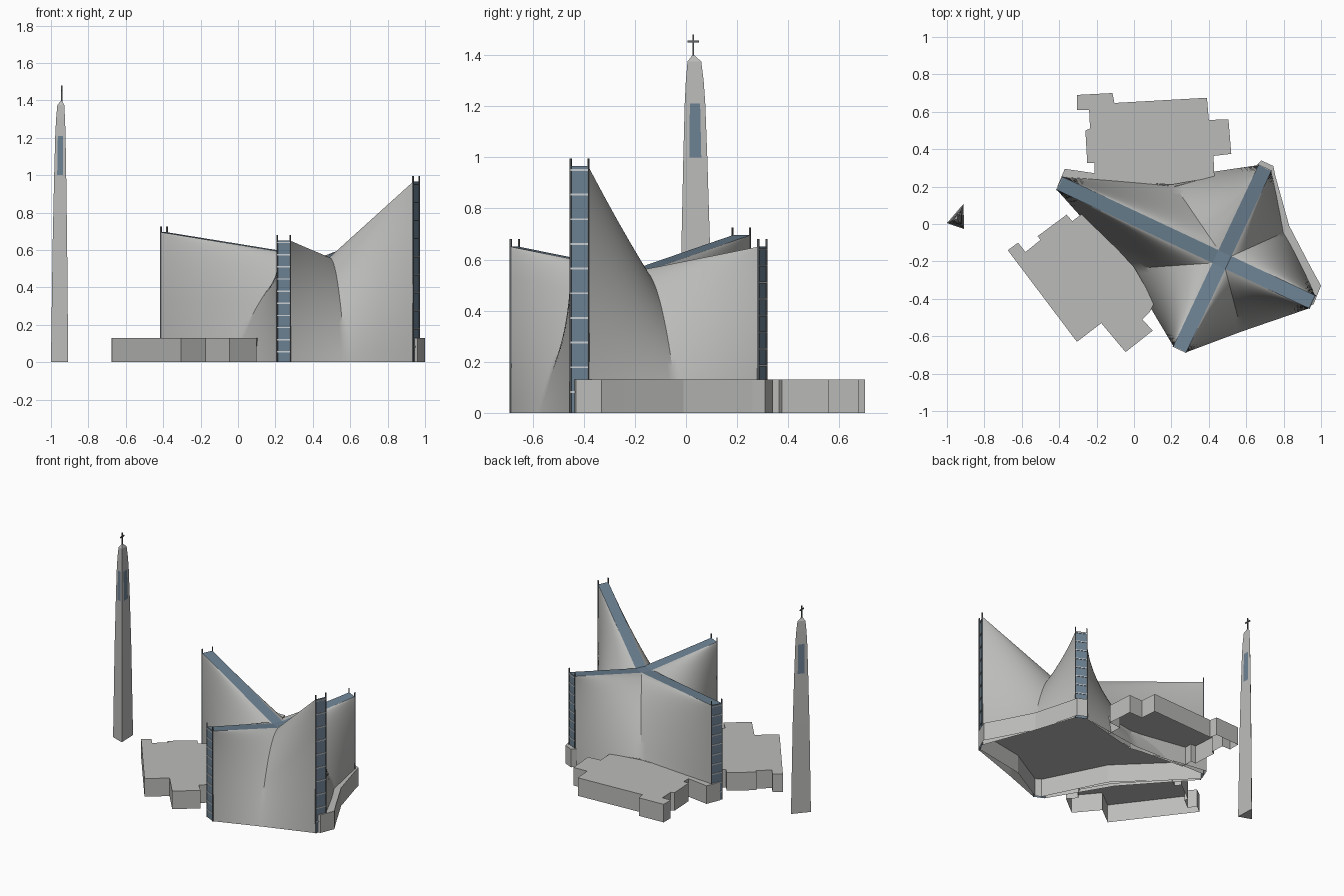
import bpy, bmesh, math
from mathutils import Vector

cube = bpy.data.objects.get("Cube")
if cube:
    bpy.data.objects.remove(cube)


def material(name, rgb):
    m = bpy.data.materials.new(name)
    m.use_nodes = True
    m.diffuse_color = (*rgb, 1)
    m.node_tree.nodes["Principled BSDF"].inputs["Base Color"].default_value = (*rgb, 1)
    return m


CONCRETE = material("concrete grey", (0.5, 0.5, 0.49))
GLASS = material("slate blue glass", (0.15, 0.22, 0.29))
RUNG = material("pale mullion", (0.6, 0.63, 0.65))
METAL = material("dark metal", (0.12, 0.13, 0.14))


def add_object(name, verts, faces, *mats):
    mesh = bpy.data.meshes.new(name)
    mesh.from_pydata([tuple(v) for v in verts], [], faces)
    for m in mats:
        mesh.materials.append(m)
    ob = bpy.data.objects.new(name, mesh)
    bpy.context.collection.objects.link(ob)
    return ob


def at(p, z):
    return Vector((p.x, p.y, z))


def box(name, center, axis, size, mat):
    """Box with its first side along the horizontal direction axis."""
    a = Vector((axis.x, axis.y, 0)).normalized() * size[0] / 2
    b = Vector((-a.y, a.x, 0)).normalized() * size[1] / 2
    c = Vector((0, 0, size[2] / 2))
    v = [center + a * i + b * j + c * k for k in (-1, 1)
         for i, j in ((-1, -1), (1, -1), (1, 1), (-1, 1))]
    f = [(3, 2, 1, 0), (4, 5, 6, 7)] + [(i, (i + 1) % 4, (i + 1) % 4 + 4, i + 4) for i in range(4)]
    return add_object(name, v, f, mat)


def open_prism(name, outline, height):
    """Flat roofed block with an open underside."""
    n = len(outline)
    area = sum(outline[i - 1][0] * outline[i][1] - outline[i][0] * outline[i - 1][1] for i in range(n))
    pts = outline if area > 0 else outline[::-1]
    v = [(x, y, z) for z in (0, height) for x, y in pts]
    f = [(i, (i + 1) % n, (i + 1) % n + n, i + n) for i in range(n)]
    return add_object(name, v, f + [tuple(range(n, 2 * n))], CONCRETE)


# Layout of the cross roof: four arms, counterclockwise from the tallest
CENTER, HUB_Z, HALF = Vector((0.47, -0.19)), 0.56, 0.038
U, W = Vector((0.905, -0.425)), Vector((0.425, 0.905))
ARMS = [("east", U, 0.533, 0.965), ("north", W, 0.54, 0.65),
        ("west", -U, 0.957, 0.695), ("south", -W, 0.53, 0.65)]
CREASE_FEET = [Vector((0.835, -0.03)), Vector((0.19, 0.245)),
               Vector((-0.035, -0.24)), Vector((0.575, -0.575))]


def hub(k):
    return CENTER + HALF * (ARMS[k][1] + ARMS[(k + 1) % 4][1])


def arm_end(k, side):
    _, d, length, _ = ARMS[k % 4]
    return CENTER + d * length + Vector((-d.y, d.x)) * HALF * side


# Curved walls: ruled from each arm end to a bowed crease, two per quadrant
N, M = 16, 28
for k in range(4):
    verts, faces = [], []
    ends = ((arm_end(k, 1), ARMS[k][3]), (arm_end(k + 1, -1), ARMS[(k + 1) % 4][3]))
    for j in range(M + 1):
        s = j / M
        f = 1 - s * s
        crease = at(hub(k).lerp(CREASE_FEET[k], s ** 0.94), HUB_Z * f)
        for i in range(-N, N + 1):
            p, top = ends[0] if i < 0 else ends[1]
            verts.append(crease.lerp(at(p, top * f), abs(i) / N))
    R = 2 * N + 1
    for j in range(M):
        for i in range(R - 1):
            a = j * R + i
            faces.append((a + R, a + R + 1, a + 1, a))
    wall = add_object("curved_wall_" + str(k + 1), verts, faces, CONCRETE)
    bpy.ops.object.select_all(action="DESELECT")
    wall.select_set(True)
    bpy.context.view_layer.objects.active = wall
    bpy.ops.object.shade_smooth_by_angle(angle=math.radians(30))

# Glazed bands along the ridges and down the arm ends
for k, (name, d, length, top) in enumerate(ARMS):
    r, l = arm_end(k, -1), arm_end(k, 1)
    verts = [at(hub(k - 1), HUB_Z), at(r, top), at(l, top), at(hub(k), HUB_Z), at(r, 0), at(l, 0)]
    add_object(name + "_glass_band", verts, [(0, 1, 2, 3), (4, 5, 2, 1)], GLASS)
    side = Vector((-d.y, d.x))
    mid = CENTER + d * length
    count = 10
    for i in range(1, count + 1):
        box(name + "_mullion", at(mid, top * (i - 0.15) / count), side, (2 * HALF, 0.008, 0.007), RUNG)
    for p in (r, l):
        box(name + "_post", at(p, (top + 0.03) / 2), side, (0.005, 0.008, top + 0.03), METAL)
add_object("roof_hub", [at(hub(k), HUB_Z) for k in range(4)], [(0, 1, 2, 3)], GLASS)

# Plinth and low annexes
LOW = 0.13
open_prism("plinth", [(0.65, 0.31), (0.68, 0.34), (0.745, 0.31), (0.755, 0.26), (0.83, -0.01),
                      (0.95, -0.24), (1.0, -0.33), (0.96, -0.43), (0.93, -0.44), (0.56, -0.51),
                      (0.28, -0.67), (0.24, -0.65), (0.03, -0.23), (-0.41, 0.2), (-0.37, 0.295),
                      (-0.2, 0.27), (0.21, 0.2)], LOW)
open_prism("north_annex", [(-0.305, 0.69), (-0.115, 0.7), (-0.105, 0.647), (0.39, 0.675),
                           (0.4, 0.556), (0.505, 0.56), (0.52, 0.375), (0.425, 0.364),
                           (0.43, 0.25), (0.2, 0.21), (-0.21, 0.24), (-0.21, 0.326),
                           (-0.25, 0.326), (-0.26, 0.5), (-0.235, 0.51), (-0.24, 0.61),
                           (-0.305, 0.61)], LOW)
open_prism("south_west_annex", [(-0.675, -0.14), (-0.62, -0.1), (-0.58, -0.15), (-0.5, -0.085),
                                (-0.515, -0.065), (-0.36, 0.05), (-0.33, 0.015), (-0.27, 0.06),
                                (0.0, -0.23), (0.11, -0.42), (0.085, -0.47), (0.045, -0.51),
                                (0.1, -0.57), (-0.045, -0.685), (-0.175, -0.53),
                                (-0.305, -0.63)], LOW)

# Three sided bell tower with a glazed slot on every side
AXIS = Vector((-0.943, 0.028))
CORNERS = [Vector((-1.0, 0.005)), Vector((-0.908, -0.027)), Vector((-0.912, 0.107))]
PROFILE = [(0, 1), (0.64, 0.84), (1.0, 0.7), (1.21, 0.6), (1.3, 0.52), (1.375, 0.4), (1.4, 0.04)]
verts, faces = [], []
for z, scale in PROFILE:
    for c in range(3):
        for t in (0, 0.25, 0.75):
            p = CORNERS[c].lerp(CORNERS[(c + 1) % 3], t)
            verts.append(at(AXIS + (p - AXIS) * scale, z))
for j in range(len(PROFILE) - 1):
    for i in range(9):
        n = (i + 1) % 9
        faces.append((j * 9 + i, j * 9 + n, j * 9 + 9 + n, j * 9 + 9 + i))
last = len(verts)
faces += [tuple(range(8, -1, -1)), tuple(range(last - 9, last))]
tower = add_object("bell_tower", verts, faces, CONCRETE, GLASS)
for poly in tower.data.polygons:
    if poly.index < 54 and poly.index // 9 == 2 and poly.index % 3 == 1:
        poly.material_index = 1

# Cross on the tower
Y = Vector((0, 1))
box("cross_upright", at(AXIS, 1.435), Y, (0.007, 0.007, 0.09), METAL)
box("cross_bar", at(AXIS, 1.453), Y, (0.046, 0.007, 0.007), METAL)
